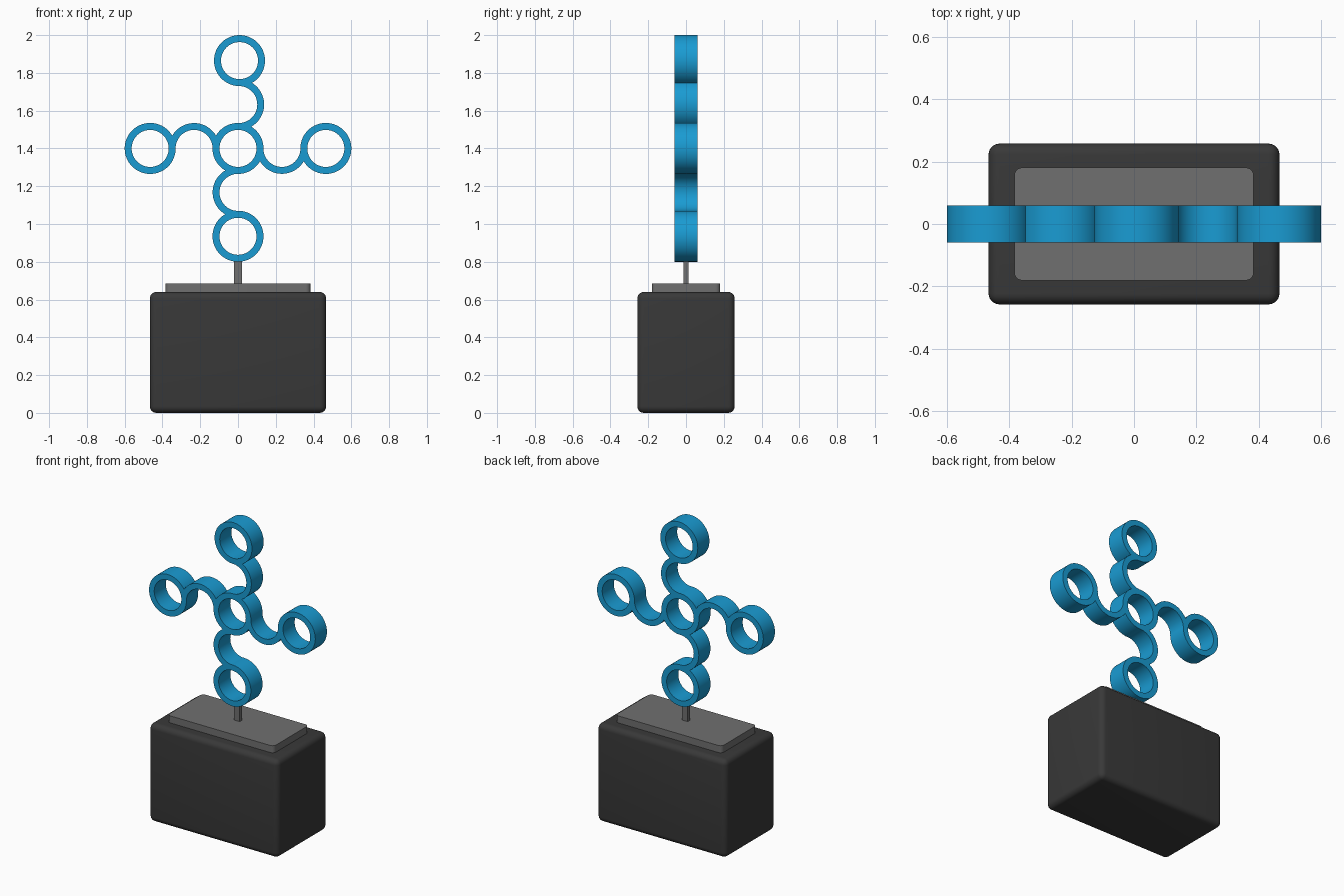
import bpy, bmesh, math

if "Cube" in bpy.data.objects:
    bpy.data.objects.remove(bpy.data.objects["Cube"])

R_IN, R_OUT, STEP, DEPTH, HUB_Z = 0.098, 0.135, 0.2325, 0.06, 1.4


def material(name, rgb):
    m = bpy.data.materials.new(name)
    m.diffuse_color = (*rgb, 1)
    m.use_nodes = True
    m.node_tree.nodes["Principled BSDF"].inputs["Base Color"].default_value = m.diffuse_color
    return m


def finish(name, bm, mat):
    bmesh.ops.recalc_face_normals(bm, faces=bm.faces)
    me = bpy.data.meshes.new(name)
    bm.to_mesh(me)
    bm.free()
    ob = bpy.data.objects.new(name, me)
    bpy.context.collection.objects.link(ob)
    me.materials.append(mat)
    return ob


def band(name, cx, cz, r_in, r_out, start=0.0, sweep=360.0, n=64):
    """Ring or arc with a square section, extruded along y."""
    bm = bmesh.new()
    full = sweep >= 360
    rows = []
    for i in range(n if full else n + 1):
        a = math.radians(start + sweep * i / n)
        rows.append([bm.verts.new((cx + r * math.cos(a), y, cz + r * math.sin(a)))
                     for r, y in ((r_in, -DEPTH), (r_out, -DEPTH), (r_out, DEPTH), (r_in, DEPTH))])
    for i in range(n):
        p, q = rows[i], rows[(i + 1) % len(rows)]
        for k in range(4):
            bm.faces.new((p[k], p[(k + 1) % 4], q[(k + 1) % 4], q[k]))
    if not full:
        bm.faces.new(rows[0])
        bm.faces.new(rows[-1])
    return finish(name, bm, blue)


def block(name, x, y, z0, z1, mat, radius, vertical_only=False):
    bm = bmesh.new()
    bmesh.ops.create_cube(bm, size=1)
    for v in bm.verts:
        v.co = (v.co.x * 2 * x, v.co.y * 2 * y, z0 + (v.co.z + 0.5) * (z1 - z0))
    if radius:
        edges = [e for e in bm.edges if not vertical_only
                 or abs(e.verts[0].co.z - e.verts[1].co.z) > 1e-4]
        bmesh.ops.bevel(bm, geom=edges, offset=radius, segments=6, profile=0.5, affect='EDGES')
    return finish(name, bm, mat)


def smooth(ob):
    bpy.ops.object.select_all(action='DESELECT')
    ob.select_set(True)
    bpy.context.view_layer.objects.active = ob
    bpy.ops.object.shade_smooth_by_angle(angle=math.radians(30))


blue = material("blue", (0.01, 0.33, 0.65))
dark = material("dark_grey", (0.04, 0.04, 0.04))
grey = material("mid_grey", (0.16, 0.16, 0.16))

# Base, plate and post
base = block("base", 0.467, 0.258, 0, 0.64, dark, 0.035)
plate = block("plate", 0.384, 0.181, 0.63, 0.686, grey, 0.025, True)
post = block("post", 0.02, 0.012, 0.68, 0.815, grey, 0)

# Pinwheel: hub ring plus four half-ring arms ending in rings
pinwheel = band("pinwheel", 0, HUB_Z, R_IN, R_OUT)
parts = []
for k in range(4):
    a = math.radians(90 * k)
    dx, dz = math.cos(a), math.sin(a)
    lean = 0.008 if k == 1 else 0
    parts.append(band("arm", dx * STEP + lean / 2, HUB_Z + dz * STEP,
                      R_IN, R_OUT - 0.0007, 90 * k + 180, 180, 36))
    parts.append(band("end_ring", dx * STEP * 2 + lean, HUB_Z + dz * STEP * 2, R_IN, R_OUT))

# Fuse everything into one solid
for p in parts:
    m = pinwheel.modifiers.new("union", 'BOOLEAN')
    m.operation, m.solver, m.object = 'UNION', 'EXACT', p
bpy.context.view_layer.update()
fused = bpy.data.meshes.new_from_object(
    pinwheel.evaluated_get(bpy.context.evaluated_depsgraph_get()))
pinwheel.modifiers.clear()
pinwheel.data = fused
for p in parts:
    bpy.data.objects.remove(p, do_unlink=True)

for ob in (base, plate, pinwheel):
    smooth(ob)
